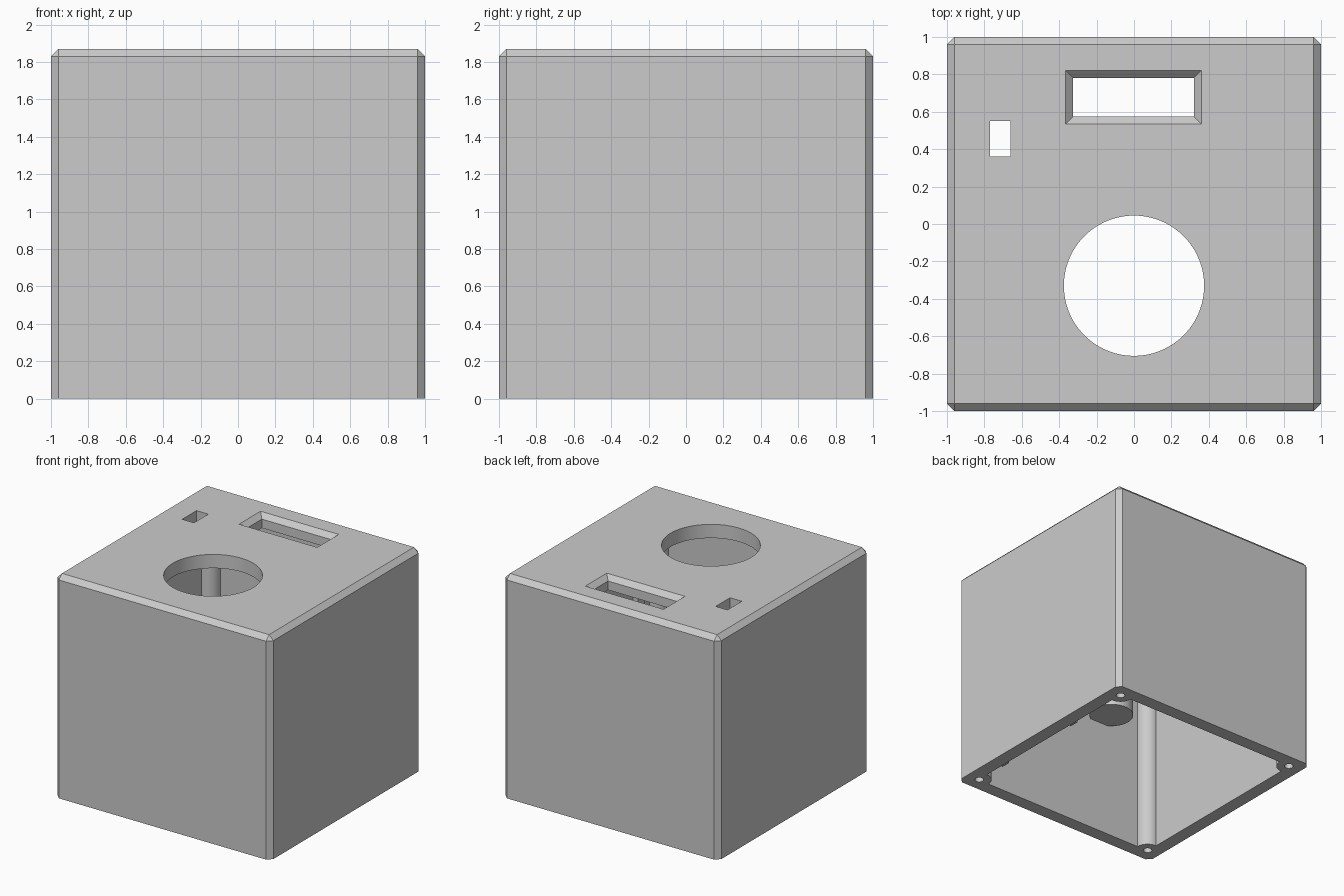
import bpy, bmesh, math

old = bpy.data.objects.get("Cube")
if old:
    bpy.data.objects.remove(old, do_unlink=True)

SIZE, HEIGHT, CHAMFER = 2.0, 1.87, 0.04
WALL = 0.115
INNER = SIZE / 2 - WALL
POST = 0.88

grey = bpy.data.materials.new("light_grey_plastic")
grey.use_nodes = True
colour = (0.6, 0.6, 0.6, 1)
grey.diffuse_color = colour
grey.node_tree.nodes["Principled BSDF"].inputs["Base Color"].default_value = colour


def rect(x0, x1, y0, y1):
    return [(x0, y0), (x1, y0), (x1, y1), (x0, y1)]


def circle(cx, cy, r, n=48):
    return [(cx + r * math.cos(math.tau * i / n), cy + r * math.sin(math.tau * i / n))
            for i in range(n)]


def loft(name, *levels):
    """Closed solid through (outline, z) levels, bottom to top."""
    bm = bmesh.new()
    rings = [[bm.verts.new((x, y, z)) for x, y in outline] for outline, z in levels]
    bm.faces.new(rings[0][::-1])
    bm.faces.new(rings[-1])
    for low, high in zip(rings, rings[1:]):
        n = len(low)
        for i in range(n):
            j = (i + 1) % n
            bm.faces.new((low[i], low[j], high[j], high[i]))
    mesh = bpy.data.meshes.new(name)
    bm.to_mesh(mesh)
    bm.free()
    mesh.materials.append(grey)
    ob = bpy.data.objects.new(name, mesh)
    bpy.context.collection.objects.link(ob)
    return ob


def cut(target, tool):
    """Subtract tool from target and discard the tool."""
    mod = target.modifiers.new("cut", 'BOOLEAN')
    mod.operation, mod.solver, mod.object = 'DIFFERENCE', 'EXACT', tool
    bpy.context.view_layer.objects.active = target
    bpy.ops.object.modifier_apply(modifier=mod.name)
    bpy.data.objects.remove(tool, do_unlink=True)


# Outer block with chamfered top and vertical edges
h = SIZE / 2
case = loft("case", (rect(-h, h, -h, h), 0), (rect(-h, h, -h, h), HEIGHT))
bm = bmesh.new()
bm.from_mesh(case.data)
edges = [e for e in bm.edges if max(v.co.z for v in e.verts) > HEIGHT / 2]
bmesh.ops.bevel(bm, geom=edges, offset=CHAMFER, segments=1, affect='EDGES', profile=0.5)
bm.to_mesh(case.data)
bm.free()

# Hollow interior, open below, leaving corner posts, wall rails and a hanging boss
cavity = loft("cavity", (rect(-INNER, INNER, -INNER, INNER), -0.1),
              (rect(-INNER, INNER, -INNER, INNER), HEIGHT - WALL))
corners = [(sx * POST, sy * POST) for sx in (-1, 1) for sy in (-1, 1)]
for x, y in corners:
    cut(cavity, loft("post", (circle(x, y, 0.1, 32), -0.3), (circle(x, y, 0.1, 32), 2)))
for y in (-0.6, 0.25):
    shape = rect(INNER - 0.05, 1.1, y - 0.04, y + 0.04)
    cut(cavity, loft("rail", (shape, 0.03), (shape, 2)))
boss = circle(-0.38, -0.735, 0.175)
cut(cavity, loft("boss", (boss, 1.0), (boss, 2)))
cut(case, cavity)

# Screw holes in the posts
for x, y in corners:
    hole = circle(x, y, 0.035, 24)
    cut(case, loft("screw_hole", (hole, -0.1), (hole, 0.4)))

# Top openings: round hole, small switch slot, chamfered window
big = circle(0, -0.33, 0.375, 96)
cut(case, loft("round_opening", (big, 1.6), (big, 2)))
small = rect(-0.77, -0.66, 0.36, 0.55)
cut(case, loft("switch_slot", (small, 1.6), (small, 2)))


def window(grow):
    return rect(-0.325 - grow, 0.32 + grow, 0.575 - grow, 0.78 + grow)


cut(case, loft("window", (window(0), 1.6), (window(0), HEIGHT - 0.04),
               (window(0.04), HEIGHT), (window(0.06), HEIGHT + 0.02)))

# Smooth only the round surfaces
bpy.ops.object.select_all(action='DESELECT')
case.select_set(True)
bpy.context.view_layer.objects.active = case
bpy.ops.object.shade_smooth_by_angle(angle=math.radians(30))
